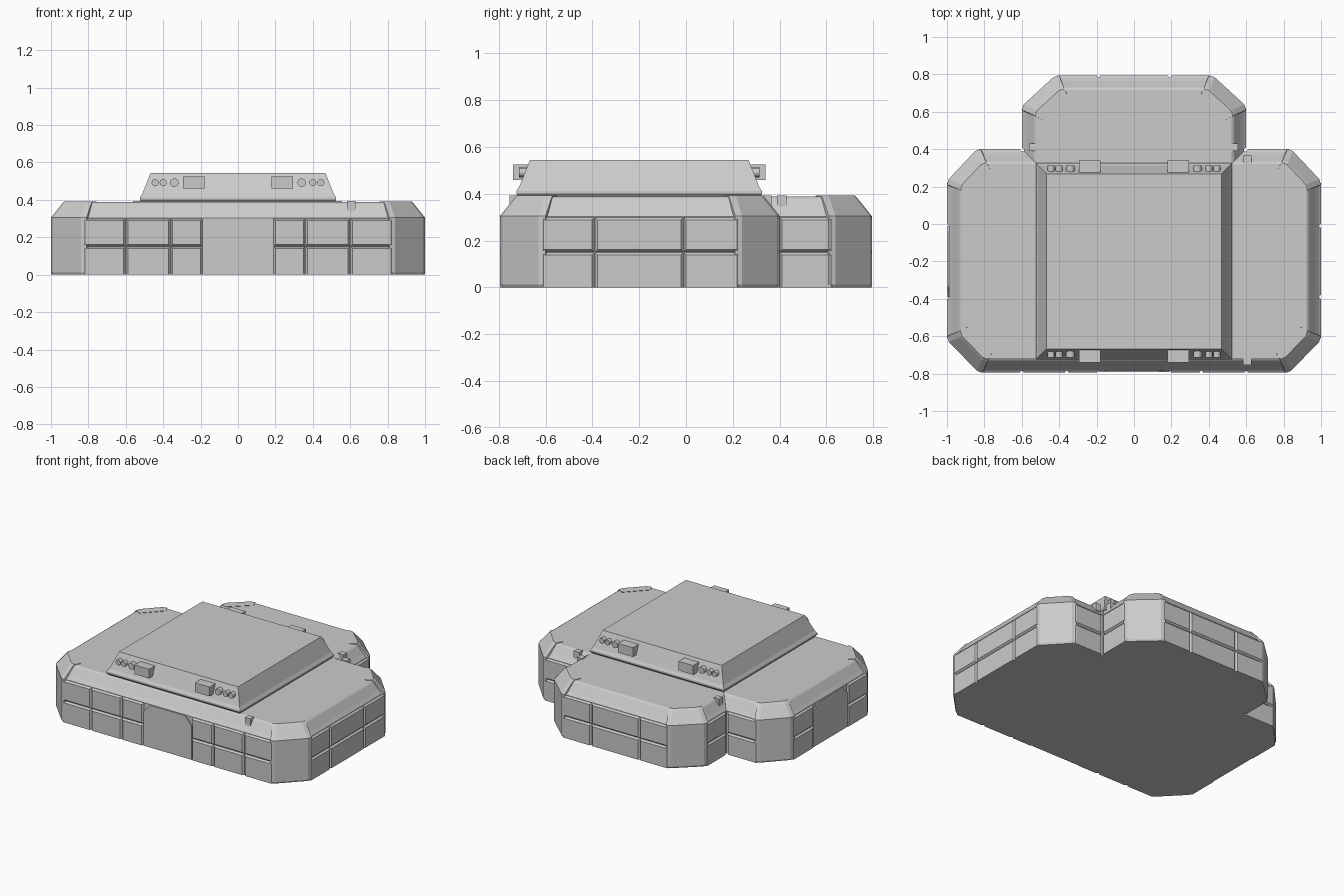
import bpy, bmesh
from mathutils import Vector

if "Cube" in bpy.data.objects:
    bpy.data.objects.remove(bpy.data.objects["Cube"])

UP = Vector((0, 0, 1))


def make(name, bm):
    bmesh.ops.recalc_face_normals(bm, faces=bm.faces)
    me = bpy.data.meshes.new(name)
    bm.to_mesh(me)
    bm.free()
    ob = bpy.data.objects.new(name, me)
    bpy.context.collection.objects.link(ob)
    return ob


def loft(bm, rings):
    """Closed solid through rings with equal point counts."""
    vs = [[bm.verts.new(p) for p in r] for r in rings]
    n = len(vs[0])
    for a, b in zip(vs, vs[1:]):
        for i in range(n):
            j = (i + 1) % n
            bm.faces.new((a[i], a[j], b[j], b[i]))
    bm.faces.new(vs[0][::-1])
    bm.faces.new(vs[-1])


def box(bm, x0, x1, y0, y1, z0, z1):
    loft(bm, [[(x0, y0, z), (x1, y0, z), (x1, y1, z), (x0, y1, z)] for z in (z0, z1)])


# Plan of the building, right half mirrored to the left
half = [(.83, -.795), (1, -.62), (1, .23), (.84, .4), (.6, .4), (.6, .63), (.42, .795)]
plan = [Vector((x, y, 0)) for x, y in half]
plan += [Vector((-x, y, 0)) for x, y in half[::-1]]
N = len(plan)


def edge(i):
    a, b = plan[i % N], plan[(i + 1) % N]
    t = (b - a).normalized()
    return a, b, t, UP.cross(t)          # n points inward


def inset(i, off):
    n0, n1 = edge(i - 1)[3], edge(i)[3]
    return plan[i % N] + (n0 + n1) * off / (1 + n0.dot(n1))


def at(p, z):
    return (p.x, p.y, z)


# Core walls with sloped eaves and flat roof
bm = bmesh.new()
loft(bm, [[at(inset(i, o), z) for i in range(N)] for z, o in
          ((0, .012), (.302, .012), (.325, .03), (.38, .066), (.388, .078))])
make("building_core", bm)

# Corner posts on every diagonal edge
bm = bmesh.new()
for i in (0, 2, 5, 7, 10, 12):
    t, n = edge(i)[2:]
    rings = []
    for z, o in ((0, .006), (.012, 0), (.305, 0), (.38, .06), (.392, .072)):
        a, b = inset(i, o), inset(i + 1, o)
        c = .014
        rings.append([at(p, z) for p in (a - t * c + n * c, a + t * c, b - t * c,
                                         b + t * c + n * c, b + n * .06, a + n * .06)])
    loft(bm, rings)
make("corner_posts", bm)


# Raised wall panels: (edge index, split distances, bay holding a door)
walls = [(13, (0, .23, .47, .64, 1.02, 1.19, 1.43, 1.66), 3),
         (1, (0, .23, .61, .85), None),
         (11, (0, .24, .62, .85), 1),
         (6, (0, .23, .61, .84), None),
         (3, (0, .24), None), (4, (0, .23), None),
         (8, (0, .23), None), (9, (0, .24), None)]
panels, doors = bmesh.new(), bmesh.new()
for i, cuts, door in walls:
    a, b, t, n = edge(i)
    for k, (s0, s1) in enumerate(zip(cuts, cuts[1:])):
        if k == door:
            prof = [(s0, 0), (s1, 0), (s1, .24), (s1 - .055, .3), (s0 + .055, .3), (s0, .24)]
            loft(doors, [[at(a + t * s + n * o, z) for s, z in prof] for o in (.03, .004)])
            continue
        for z0, z1 in ((0, .15), (.15, .3)):
            rings = []
            for o, m in ((.025, .001), (.012, .001), (0, .011)):
                lo = 0 if z0 == 0 else z0 + m
                rings.append([at(a + t * s + n * o, z) for s, z in
                              ((s0 + m, lo), (s1 - m, lo), (s1 - m, z1 - m), (s0 + m, z1 - m))])
            loft(panels, rings)
make("wall_panels", panels)
make("doors", doors)

# Raised roof block with tapered sides
CY = -.2
bm = bmesh.new()
loft(bm, [[(sx * r, CY + sy * r, z) for sx, sy in ((-1, -1), (1, -1), (1, 1), (-1, 1))]
          for z, r in ((.38, .51), (.4, .525), (.412, .525), (.43, .513), (.545, .467))])
make("roof_block", bm)

# Vent boxes and round lamps, front and back, left and right
boxes = bmesh.new()
for sx in (-1, 1):
    for sy in (-1, 1):
        x0, x1 = sorted((sx * .18, sx * .295))
        y0, y1 = sorted((CY + sy * .47, CY + sy * .54))
        box(boxes, x0, x1, y0, y1, .46, .525)
make("vent_boxes", boxes)
for sx in (-1, 1):
    for sy in (-1, 1):
        for x, r in ((.34, .023), (.4, .019), (.443, .019)):
            bpy.ops.mesh.primitive_cylinder_add(
                vertices=12, radius=r, depth=.04,
                location=(sx * x, CY + sy * .494, .492), rotation=(1.5708, 0, 0))
            bpy.context.object.name = "round_lamp"

# Small clips at the ends of the roof seams
bm = bmesh.new()
for x, y in ((.605, -.735), (.605, .345), (-.54, .41), (.535, .41)):
    box(bm, x - .022, x + .022, y - .02, y + .02, .34, .393)
make("seam_clips", bm)
